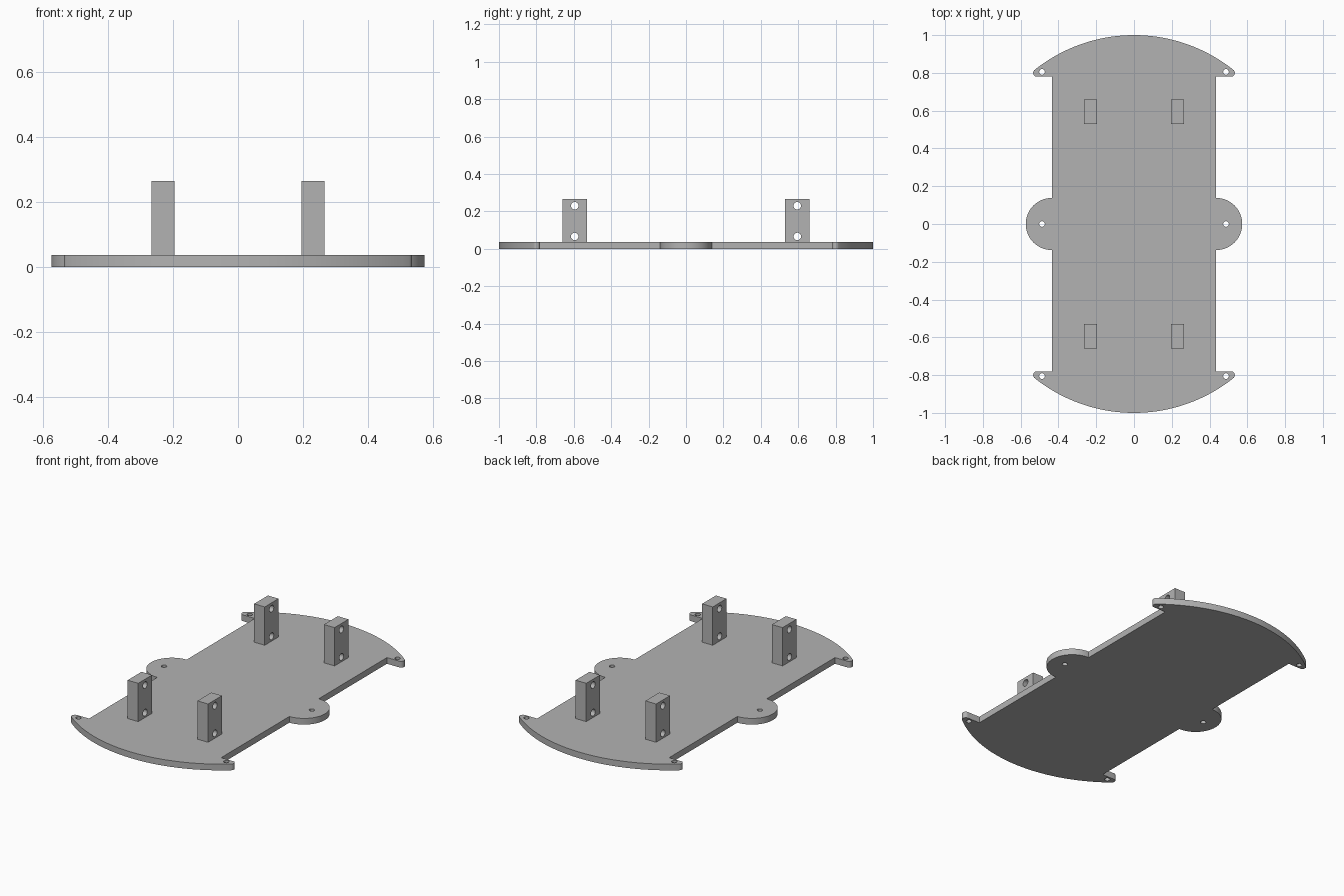
import bpy
from math import cos, sin, radians, pi, atan2, degrees
from mathutils import Matrix

if "Cube" in bpy.data.objects:
    bpy.data.objects.remove(bpy.data.objects["Cube"])

grey = bpy.data.materials.new("plain grey")
grey.use_nodes = True
colour = (0.45, 0.45, 0.45, 1)
grey.diffuse_color = colour
grey.node_tree.nodes["Principled BSDF"].inputs["Base Color"].default_value = colour


def arc(cx, cy, r, start, end, n):
    angles = [radians(start + (end - start) * i / n) for i in range(n + 1)]
    return [(cx + r * cos(a), cy + r * sin(a)) for a in angles]


def hole(cx, cy, r):
    return arc(cx, cy, r, 0, 360, 32)[:-1]


def extruded(name, loops, thickness, matrix):
    """Fill the first loop, leave the others as holes, and extrude about z = 0."""
    curve = bpy.data.curves.new(name, "CURVE")
    curve.dimensions = "2D"
    curve.fill_mode = "BOTH"
    curve.extrude = thickness / 2
    for loop in loops:
        spline = curve.splines.new("POLY")
        spline.points.add(len(loop) - 1)
        for point, (x, y) in zip(spline.points, loop):
            point.co = (x, y, 0, 1)
        spline.use_cyclic_u = True
    obj = bpy.data.objects.new(name, curve)
    bpy.context.collection.objects.link(obj)
    bpy.ops.object.select_all(action="DESELECT")
    obj.select_set(True)
    bpy.context.view_layer.objects.active = obj
    bpy.ops.object.convert(target="MESH")
    obj = bpy.context.object
    obj.name = name
    obj.data.materials.clear()
    obj.data.materials.append(grey)
    obj.data.transform(matrix)
    # Weld the caps to the walls
    bpy.ops.object.mode_set(mode="EDIT")
    bpy.ops.mesh.select_all(action="SELECT")
    bpy.ops.mesh.remove_doubles(threshold=0.0001)
    bpy.ops.mesh.normals_make_consistent(inside=False)
    bpy.ops.object.mode_set(mode="OBJECT")
    bpy.ops.object.shade_smooth_by_angle(angle=radians(30))
    return obj


# Base plate: one quarter of the outline, mirrored twice
thick = 0.037
half_width = 0.435
end_radius = 0.844
tip_x, tip_y, tip_r = 0.514, 0.80, 0.02
tangent = degrees(atan2(tip_y - (1 - end_radius), tip_x))

quarter = arc(half_width, 0, 0.138, 0, 90, 20)
quarter += [(half_width, tip_y - tip_r)]
quarter += arc(tip_x, tip_y, tip_r, -90, tangent, 10)
quarter += arc(0, 1 - end_radius, end_radius, tangent, 90, 24)[1:]
half = quarter + [(-x, y) for x, y in reversed(quarter[:-1])]
outline = half + [(x, -y) for x, y in reversed(half[1:-1])]

holes = [hole(0.487 * s, y, 0.015) for s in (-1, 1) for y in (-0.805, 0, 0.805)]
extruded("base_plate", [outline] + holes, thick, Matrix.Translation((0, 0, thick / 2)))

# Four upright posts, each with two holes bored from side to side
height = 0.265 - thick
post_outline = [(-0.065, 0), (0.065, 0), (0.065, height), (-0.065, height)]
post_holes = [hole(0, z - thick, 0.02) for z in (0.066, 0.23)]
upright = Matrix.Rotation(pi / 2, 4, "Z") @ Matrix.Rotation(pi / 2, 4, "X")
for end, y in (("front", -0.595), ("back", 0.595)):
    for side, x in (("left", 0.23), ("right", -0.23)):
        place = Matrix.Translation((x, y, thick)) @ upright
        extruded(f"{end}_{side}_post", [post_outline] + post_holes, 0.07, place)
